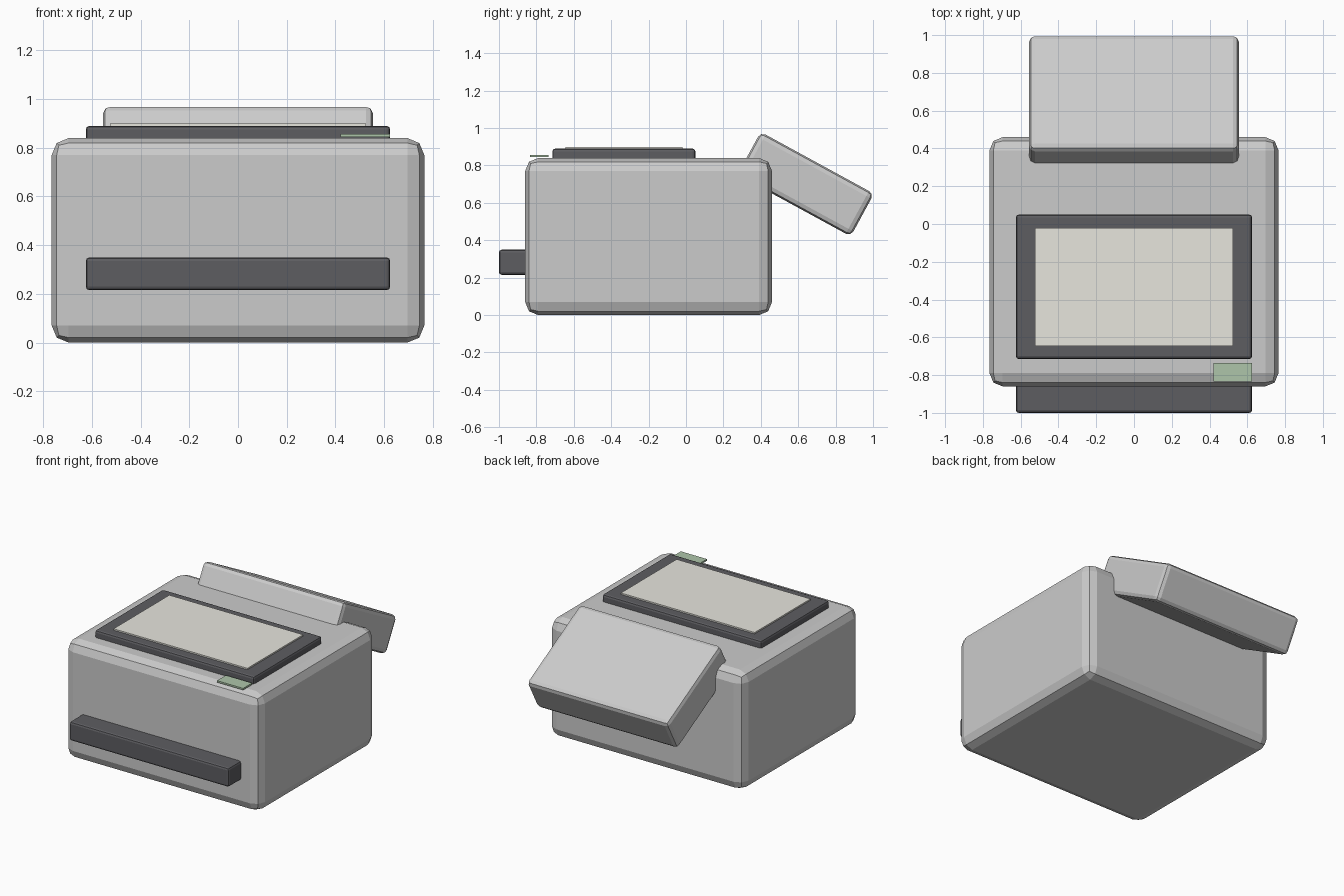
import bpy
import math

if "Cube" in bpy.data.objects:
    bpy.data.objects.remove(bpy.data.objects["Cube"])


def material(name, rgb):
    m = bpy.data.materials.new(name)
    m.diffuse_color = (*rgb, 1.0)
    m.use_nodes = True
    m.node_tree.nodes["Principled BSDF"].inputs["Base Color"].default_value = m.diffuse_color
    return m


def box(name, x, y, z, bevel=0.0, mat=None, tilt=0.0):
    """Box from (min, max) ranges, optionally bevelled and tilted about x."""
    ranges = (x, y, z)
    bpy.ops.mesh.primitive_cube_add(size=1, location=[(a + b) / 2 for a, b in ranges])
    ob = bpy.context.object
    ob.name = name
    for v in ob.data.vertices:
        v.co = [c * (b - a) for c, (a, b) in zip(v.co, ranges)]
    ob.rotation_euler.x = tilt
    if bevel:
        mod = ob.modifiers.new("bevel", "BEVEL")
        mod.width = bevel
        mod.segments = 2
    if mat:
        ob.data.materials.append(mat)
    return ob


dark = material("dark_plastic", (0.11, 0.11, 0.12))
pale = material("pale_glass", (0.80, 0.79, 0.73))
green = material("green_display", (0.42, 0.56, 0.40))

# Main housing
box("body", (-0.765, 0.765), (-0.86, 0.46), (0.0, 0.84), 0.07)

# Scanner frame and its glass on top
box("scanner_frame", (-0.625, 0.625), (-0.715, 0.05), (0.80, 0.89), 0.015, dark)
box("scanner_glass", (-0.525, 0.525), (-0.645, -0.02), (0.88, 0.90), 0, pale)

# Small display at the front right
box("display", (0.42, 0.625), (-0.835, -0.735), (0.845, 0.857), 0, green)

# Front output tray
box("output_tray", (-0.625, 0.625), (-1.0, -0.80), (0.215, 0.35), 0.015, dark)

# Tilted paper feeder at the back
box("paper_feeder", (-0.555, 0.555), (0.295, 0.985), (0.57, 0.83), 0.03,
    None, math.radians(-28.6))
